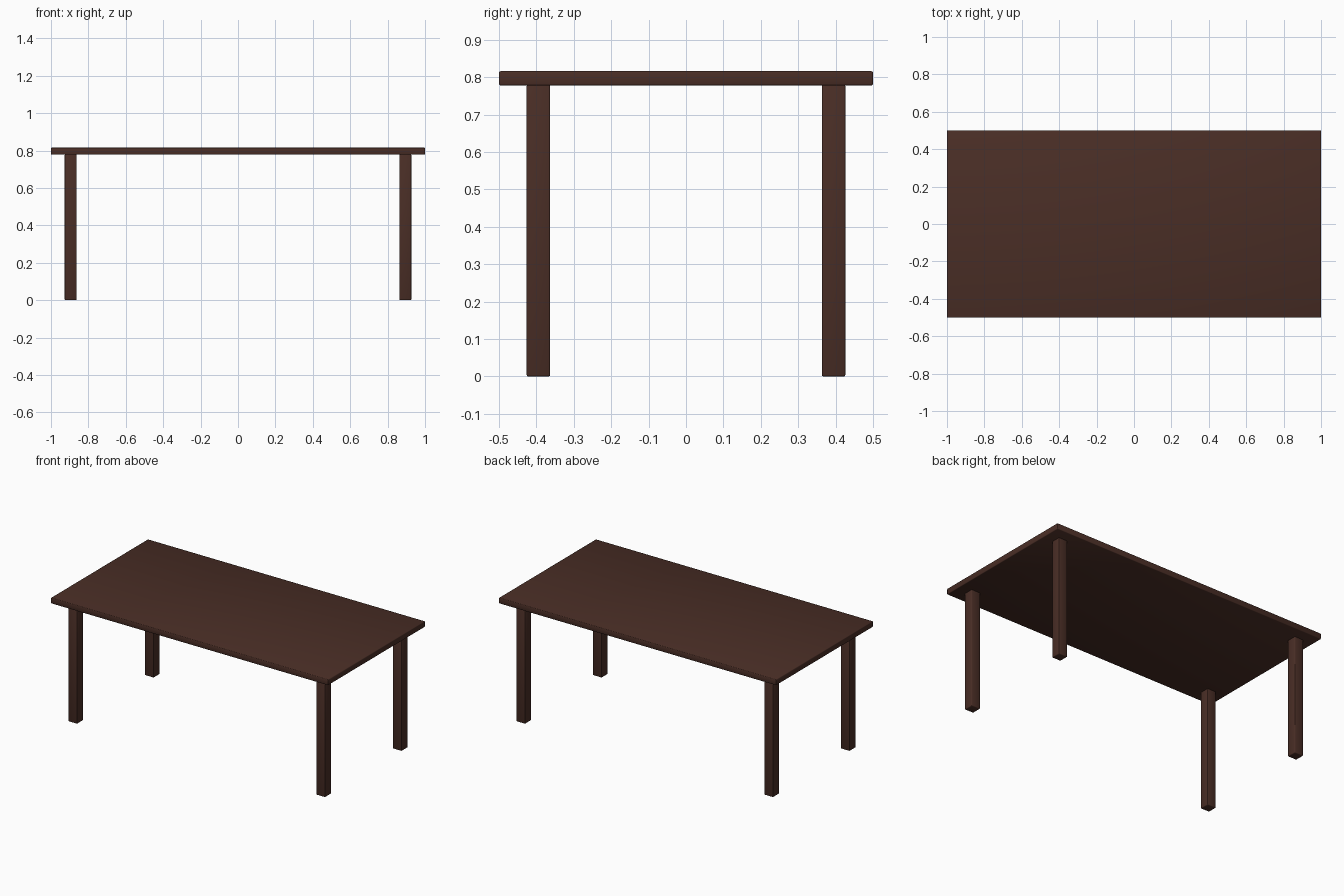
import bpy

if "Cube" in bpy.data.objects:
    bpy.data.objects.remove(bpy.data.objects["Cube"])

wood = bpy.data.materials.new("dark_wood")
wood.diffuse_color = (0.068, 0.027, 0.019, 1)
wood.use_nodes = True
wood.node_tree.nodes["Principled BSDF"].inputs["Base Color"].default_value = wood.diffuse_color


def rounded_box(name, center, size, radius):
    bpy.ops.mesh.primitive_cube_add(size=1, location=center)
    obj = bpy.context.object
    obj.name = name
    obj.scale = size
    bpy.ops.object.transform_apply(location=False, rotation=False, scale=True)
    bevel = obj.modifiers.new("soft_edges", 'BEVEL')
    bevel.width = radius
    bevel.segments = 2
    bpy.ops.object.shade_smooth()
    obj.data.materials.append(wood)
    return obj


TOP_Z, UNDER_Z = 0.816, 0.778

# Table top
rounded_box("table_top", (0, 0, (TOP_Z + UNDER_Z) / 2),
            (2, 1, TOP_Z - UNDER_Z), 0.004)

# Four square legs
for side_x, sx in (("left", -1), ("right", 1)):
    for side_y, sy in (("front", -1), ("back", 1)):
        rounded_box(f"{side_y}_{side_x}_leg",
                    (sx * 0.895, sy * 0.3945, (UNDER_Z + 0.002) / 2),
                    (0.063, 0.063, UNDER_Z + 0.002), 0.004)
